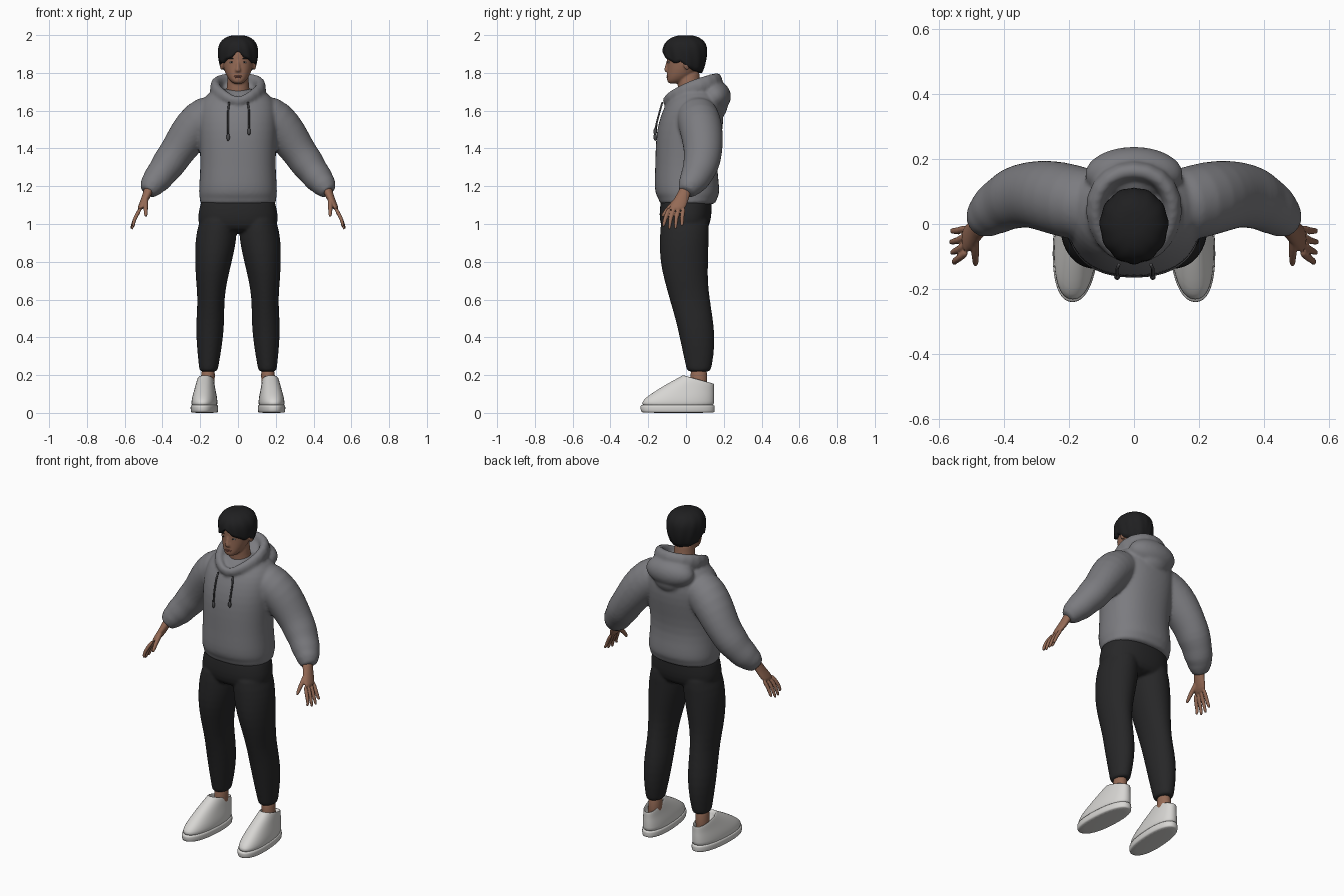
import bpy, bmesh, math
from mathutils import Vector, Matrix

def mat(name, rgb):
    m = bpy.data.materials.new(name)
    m.diffuse_color = (*rgb, 1)
    return m

GREY = mat("hoodie grey", (0.20, 0.20, 0.215))
CORD = mat("cord grey", (0.07, 0.07, 0.075))
BLACK = mat("trouser black", (0.02, 0.02, 0.021))
WHITE = mat("shoe white", (0.68, 0.67, 0.65))
SKIN = mat("skin", (0.30, 0.145, 0.092))
HAIR = mat("hair black", (0.014, 0.014, 0.015))
EYE = mat("eye white", (0.5, 0.47, 0.45))
LIP = mat("lip", (0.24, 0.09, 0.065))

def loft(bm, rings, n=24, power=2.0, follow=False, up=(0, 1, 0), closed=False, side=1):
    """Skin rings (x, y, z, radius across, radius along up); level or square to the path."""
    pts = [Vector((r[0] * side, r[1], r[2])) for r in rings]
    k = len(rings)
    loops = []
    for i, r in enumerate(rings):
        t = Vector((0, 0, 1))
        if follow:
            a, b = (i - 1) % k, (i + 1) % k
            if not closed:
                a, b = max(i - 1, 0), min(i + 1, k - 1)
            t = (pts[b] - pts[a]).normalized()
        u = Vector(up)
        u = (u - t * u.dot(t)).normalized()
        v = t.cross(u)
        loop = []
        for j in range(n):
            c, s = math.cos(2 * math.pi * j / n), math.sin(2 * math.pi * j / n)
            c = math.copysign(abs(c) ** (2 / power), c)
            s = math.copysign(abs(s) ** (2 / power), s)
            loop.append(bm.verts.new(pts[i] + v * c * r[3] + u * s * r[4]))
        loops.append(loop)
    for i in range(k if closed else k - 1):
        a, b = loops[i], loops[(i + 1) % k]
        for j in range(n):
            bm.faces.new((a[j], a[(j + 1) % n], b[(j + 1) % n], b[j]))
    if not closed:
        bm.faces.new(loops[0][::-1])
        bm.faces.new(loops[-1])

def span(rows, x=0):
    """Rows (z, half width, front y, back y) to level rings."""
    return [(x, (f + b) / 2, z, w, (b - f) / 2) for z, w, f, b in rows]

def blob(bm, loc, rad):
    m = Matrix.Translation(loc) @ Matrix.Diagonal((*rad, 1))
    bmesh.ops.create_uvsphere(bm, u_segments=20, v_segments=12, radius=1, matrix=m)

def finish(bm, name, material, subsurf=0, voxel=0, smooth=0):
    bmesh.ops.recalc_face_normals(bm, faces=bm.faces)
    for f in bm.faces:
        f.smooth = True
    me = bpy.data.meshes.new(name)
    bm.to_mesh(me)
    bm.free()
    ob = bpy.data.objects.new(name, me)
    bpy.context.collection.objects.link(ob)
    me.materials.append(material)
    if subsurf:
        s = ob.modifiers.new("subdivide", 'SUBSURF')
        s.levels = s.render_levels = subsurf
    if voxel:
        r = ob.modifiers.new("fuse", 'REMESH')
        r.mode, r.voxel_size, r.use_smooth_shade = 'VOXEL', voxel, True
    if smooth:
        s = ob.modifiers.new("soften", 'SMOOTH')
        s.factor, s.iterations = 0.5, smooth
    return ob

# Hoodie: body, sleeves, collar rim and hanging hood fused together
bm = bmesh.new()
loft(bm, span([(1.10, .198, -.135, .15), (1.115, .203, -.142, .16), (1.14, .202, -.147, .165),
               (1.155, .208, -.162, .178), (1.21, .206, -.168, .176), (1.3, .199, -.163, .163),
               (1.4, .202, -.162, .175), (1.5, .21, -.155, .195), (1.58, .21, -.132, .2),
               (1.64, .2, -.105, .19), (1.69, .165, -.065, .165), (1.72, .10, -.03, .14)]), 32, 2.3)
sleeve = [(.08, .05, 1.59, .09, .10), (.16, .06, 1.575, .118, .115), (.235, .08, 1.51, .112, .115),
          (.29, .09, 1.43, .10, .108), (.335, .09, 1.365, .09, .10), (.37, .08, 1.315, .092, .097),
          (.40, .065, 1.275, .078, .086), (.43, .045, 1.235, .08, .082), (.448, .03, 1.215, .066, .07),
          (.46, .018, 1.198, .066, .066), (.472, .008, 1.18, .05, .05), (.484, 0, 1.165, .046, .046)]
for s in (-1, 1):
    loft(bm, sleeve, follow=True, side=s)
rim = [(.07, -.085, 1.672, .027, .032), (.118, -.01, 1.70, .03, .042), (.125, .08, 1.73, .032, .05),
       (.08, .15, 1.75, .032, .048)]
rim = ([(0, -.112, 1.638, .02, .026)] + rim + [(0, .172, 1.755, .032, .048)]
       + [(-r[0], *r[1:]) for r in rim[::-1]])
loft(bm, rim, 16, follow=True, up=(0, 0, 1), closed=True)
blob(bm, (0, .152, 1.675), (.155, .088, .085))
blob(bm, (0, .16, 1.63), (.10, .062, .075))
finish(bm, "hoodie", GREY, 1, .009, 5)

# Drawstrings with knotted ends
for s, x, end in ((-1, -.052, 1.47), (1, .058, 1.50)):
    bm = bmesh.new()
    loft(bm, [(x * .9, -.125, 1.645, .005, .005), (x, -.138, 1.60, .005, .005),
              (x, -.154, 1.54, .005, .005), (x, -.163, end, .005, .005)], 10, follow=True)
    blob(bm, (x, -.163, end - .01), (.009, .009, .02))
    finish(bm, "drawstring", CORD)

# Trousers
bm = bmesh.new()
loft(bm, [(0, .005, 1.16, .185, .135), (0, 0, 1.11, .198, .135), (0, -.003, 1.05, .213, .14),
          (0, -.005, .99, .212, .13), (0, -.005, .95, .16, .10)], 32, 2.3)
leg = [(.10, -.003, 1.08, .09, .13), (.112, -.008, .96, .108, .13), (.12, -.01, .89, .108, .13),
       (.13, -.01, .8, .098, .128), (.14, 0, .7, .083, .115), (.143, .02, .6, .07, .107),
       (.146, .043, .5, .075, .10), (.15, .06, .4, .072, .094), (.153, .067, .3, .06, .08),
       (.156, .068, .235, .05, .066), (.156, .068, .215, .048, .063)]
for s in (-1, 1):
    loft(bm, leg, side=s)
finish(bm, "trousers", BLACK, 1, .008, 4)

# Hands: palm, four fingers and a thumb
for s in (-1, 1):
    bm = bmesh.new()
    loft(bm, [(.465, .005, 1.205, .03, .034), (.48, -.012, 1.16, .024, .034),
              (.502, -.035, 1.11, .021, .044), (.523, -.052, 1.07, .015, .044)], side=s)
    for i, (tx, ty, tz) in enumerate(((.55, -.122, .985), (.562, -.09, .968),
                                      (.567, -.057, .97), (.565, -.022, .99))):
        y = -.09 + i * .025
        loft(bm, [(.512, y + .005, 1.09, .011, .012), (.544, (y + ty) / 2 - .004, 1.035, .011, .0115),
                  (.556, ty * .8 + y * .2, 1.0, .009, .01), (tx, ty, tz, .007, .008)], 12,
             follow=True, side=s)
    loft(bm, [(.488, -.03, 1.14, .014, .018), (.49, -.075, 1.10, .014, .015),
              (.488, -.108, 1.065, .011, .012), (.488, -.13, 1.035, .008, .009)], 12,
         follow=True, side=s)
    finish(bm, "hand", SKIN, 1, .004, 3)

# Ankles and shoes
for s in (-1, 1):
    bm = bmesh.new()
    loft(bm, [(.162, .068, .09, .04, .046), (.16, .068, .16, .036, .044), (.157, .068, .26, .038, .046)], side=s)
    finish(bm, "ankle", SKIN, 1)
    for name, rows in (
        ("shoe_sole", [(0, .066, -.228, .148), (.004, .07, -.238, .152), (.022, .072, -.242, .153),
                       (.04, .071, -.241, .152), (.044, .066, -.236, .148)]),
        ("shoe_upper", [(.03, .066, -.232, .147), (.05, .068, -.236, .149), (.075, .066, -.222, .15),
                        (.10, .06, -.175, .15), (.125, .053, -.115, .149), (.15, .048, -.06, .149),
                        (.17, .044, -.025, .149), (.178, .041, -.015, .147), (.172, .036, -.004, .14),
                        (.12, .032, .01, .12)])):
        bm = bmesh.new()
        loft(bm, span(rows), 32, 2.3)
        for v in bm.verts:  # raise the tongue, toe the shoe out
            if v.co.z > .09:
                v.co.z += (v.co.z - .09) * (.07 - v.co.y) * 3.2
            v.co.x = s * (v.co.x + .178 - .06 * (v.co.y + .05))
        finish(bm, name, WHITE, 1)

# Head with neck, nose and ears
bm = bmesh.new()
loft(bm, [(0, .03, 1.62, .075, .07), (0, .022, 1.70, .062, .062), (0, .012, 1.76, .056, .06),
          (0, .015, 1.83, .055, .06)])
loft(bm, span([(1.742, .022, -.09, -.04), (1.755, .04, -.102, 0), (1.78, .06, -.101, .035),
               (1.82, .076, -.1, .07), (1.86, .083, -.1, .085), (1.9, .087, -.103, .09),
               (1.94, .08, -.09, .085), (1.97, .05, -.06, .06)]), 24, 2.15)
loft(bm, [(0, -.093, 1.802, .017, .012), (0, -.102, 1.812, .017, .017), (0, -.1, 1.83, .010, .013),
          (0, -.097, 1.855, .008, .009), (0, -.094, 1.875, .008, .006)], 12)
for s in (-1, 1):
    blob(bm, (s * .086, .005, 1.845), (.011, .018, .03))
finish(bm, "head", SKIN, 1, .005, 3)

# Face details
bm = bmesh.new()
blob(bm, (0, -.096, 1.783), (.022, .007, .004))
blob(bm, (0, -.096, 1.776), (.018, .008, .005))
finish(bm, "lips", LIP)
for s in (-1, 1):
    for name, m, loc, rad in (("eye", EYE, (.033, -.089, 1.856), (.013, .007, .0045)),
                              ("iris", HAIR, (.033, -.093, 1.856), (.005, .005, .0045)),
                              ("eyebrow", HAIR, (.036, -.09, 1.876), (.02, .009, .0035))):
        bm = bmesh.new()
        blob(bm, (s * loc[0], loc[1], loc[2]), rad)
        finish(bm, name, m)

# Hair: parted cap whose lower edge follows the fringe, temples and nape
EDGE = [(0, 1.915), (8, 1.905), (20, 1.882), (38, 1.872), (58, 1.85), (75, 1.862), (95, 1.83),
        (125, 1.81), (180, 1.80)]
def edge(deg):
    for (a, za), (b, zb) in zip(EDGE, EDGE[1:]):
        if deg <= b:
            return za + (zb - za) * (deg - a) / (b - a)
    return EDGE[-1][1]

bm = bmesh.new()
N, ROWS, MID = 72, 14, 1.91
loops = []
for i in range(1, ROWS + 2):
    loop = []
    for j in range(N):
        a = 2 * math.pi * j / N
        deg = abs(math.degrees(a) - 360 if a > math.pi else math.degrees(a))
        low, t = edge(deg), min(i / ROWS, 1)
        z = 2.0 - (2.0 - low) * t ** 1.7
        if z > MID:
            r = (1 - ((z - MID) / .0901) ** 2.4) ** (1 / 2.4)
        else:
            r = math.sqrt(1 - ((MID - z) / .17) ** 2)
        r *= 1 + .022 * t * math.sin(11 * abs(math.pi - a) + 5 * t)
        if i > ROWS:
            r *= .8
        ry = .122 if math.cos(a) > 0 else .112
        loop.append(bm.verts.new((.105 * r * math.sin(a), -ry * r * math.cos(a), z)))
    loops.append(loop)
bm.faces.new(loops[0])
for a, b in zip(loops, loops[1:]):
    for j in range(N):
        bm.faces.new((a[j], a[(j + 1) % N], b[(j + 1) % N], b[j]))
finish(bm, "hair", HAIR)
